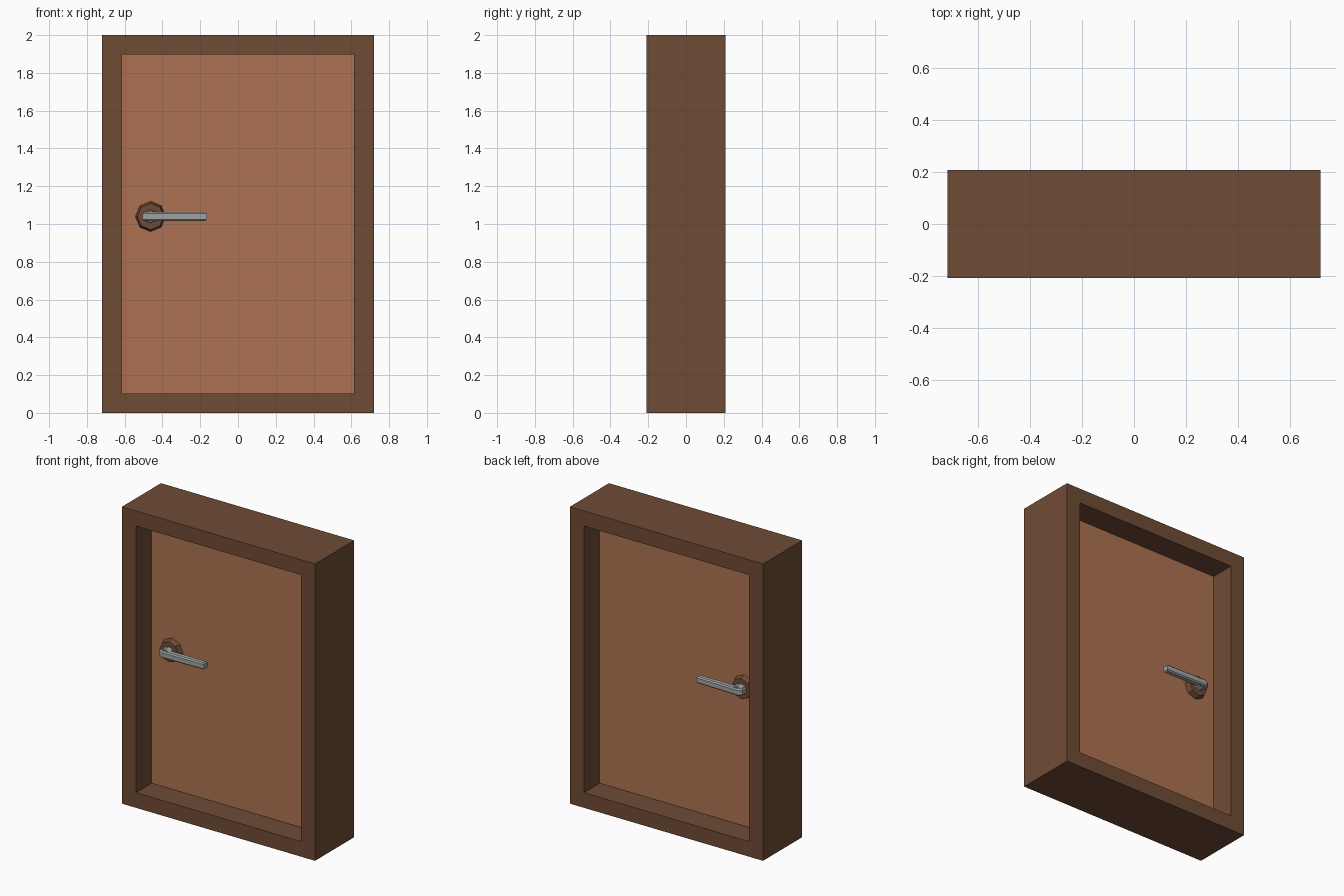
import bpy, bmesh, math
from mathutils import Matrix, Vector

if "Cube" in bpy.data.objects:
    bpy.data.objects.remove(bpy.data.objects["Cube"])


def material(name, rgb):
    m = bpy.data.materials.new(name)
    m.diffuse_color = (*rgb, 1)
    m.use_nodes = True
    m.node_tree.nodes["Principled BSDF"].inputs["Base Color"].default_value = m.diffuse_color
    return m


DARK = material("dark_wood", (0.159, 0.072, 0.036))
LIGHT = material("light_wood", (0.423, 0.171, 0.085))
METAL = material("grey_metal", (0.36, 0.36, 0.36))


def finish(name, bm, mat):
    bmesh.ops.recalc_face_normals(bm, faces=bm.faces[:])
    me = bpy.data.meshes.new(name)
    bm.to_mesh(me)
    bm.free()
    me.materials.append(mat)
    ob = bpy.data.objects.new(name, me)
    bpy.context.collection.objects.link(ob)
    return ob


# Frame: rectangular ring swept through the wall depth
W, D, H = 0.72, 0.208, 2.0
IW, Z0, Z1 = 0.615, 0.102, 1.898
bm = bmesh.new()
outer = [(-W, 0), (W, 0), (W, H), (-W, H)]
inner = [(-IW, Z0), (IW, Z0), (IW, Z1), (-IW, Z1)]
rings = [[bm.verts.new((x, y, z)) for x, z in loop]
         for loop, y in ((outer, -D), (inner, -D), (inner, D), (outer, D))]
for k in range(4):
    a, b = rings[k], rings[(k + 1) % 4]
    for i in range(4):
        j = (i + 1) % 4
        bm.faces.new((a[i], a[j], b[j], b[i]))
finish("door_frame", bm, DARK)

# Door panel filling the opening
bm = bmesh.new()
bmesh.ops.create_cube(bm, size=1, matrix=Matrix.Translation((0, 0, (Z0 + Z1) / 2))
                      @ Matrix.Diagonal((2 * IW, 0.08, Z1 - Z0, 1)))
finish("door_panel", bm, LIGHT)

HX, HZ = -0.463, 1.04


def disc(name, rx, rz, y0, y1, taper, mat):
    # Eight-sided round part with its axis along y, narrowing towards y1
    bm = bmesh.new()
    bmesh.ops.create_cone(bm, cap_ends=True, segments=8, radius1=1, radius2=taper, depth=1)
    bm.transform(Matrix.Translation((HX, (y0 + y1) / 2, HZ))
                 @ Matrix.Diagonal((rx, y1 - y0, rz, 1))
                 @ Matrix.Rotation(-math.pi / 2, 4, 'X'))
    return finish(name, bm, mat)


def lever(name, side):
    # Bent bar: outline seen from above, extruded in height, edges chamfered
    outline = [(-0.505, 0.085), (-0.505, 0.118), (-0.475, 0.136), (-0.435, 0.134),
               (-0.165, 0.128), (-0.165, 0.088), (-0.42, 0.088)]
    bm = bmesh.new()
    f = bm.faces.new([bm.verts.new((x, side * y, HZ - 0.023)) for x, y in outline])
    ext = bmesh.ops.extrude_face_region(bm, geom=[f])["geom"]
    bmesh.ops.translate(bm, vec=Vector((0, 0, 0.046)),
                        verts=[v for v in ext if isinstance(v, bmesh.types.BMVert)])
    bmesh.ops.recalc_face_normals(bm, faces=bm.faces[:])
    rim = [e for e in bm.edges if abs(e.verts[0].co.z - e.verts[1].co.z) < 1e-5]
    bmesh.ops.bevel(bm, geom=rim, offset=0.008, segments=1, affect='EDGES')
    return finish(name, bm, METAL)


# A handle on each face of the door
for side, label in ((-1, "front"), (1, "back")):
    disc(label + "_rosette", 0.082, 0.082, side * 0.035, side * 0.075, 0.85, DARK)
    disc(label + "_handle_stem", 0.044, 0.036, side * 0.05, side * 0.118, 0.9, METAL)
    lever(label + "_handle_lever", side)
